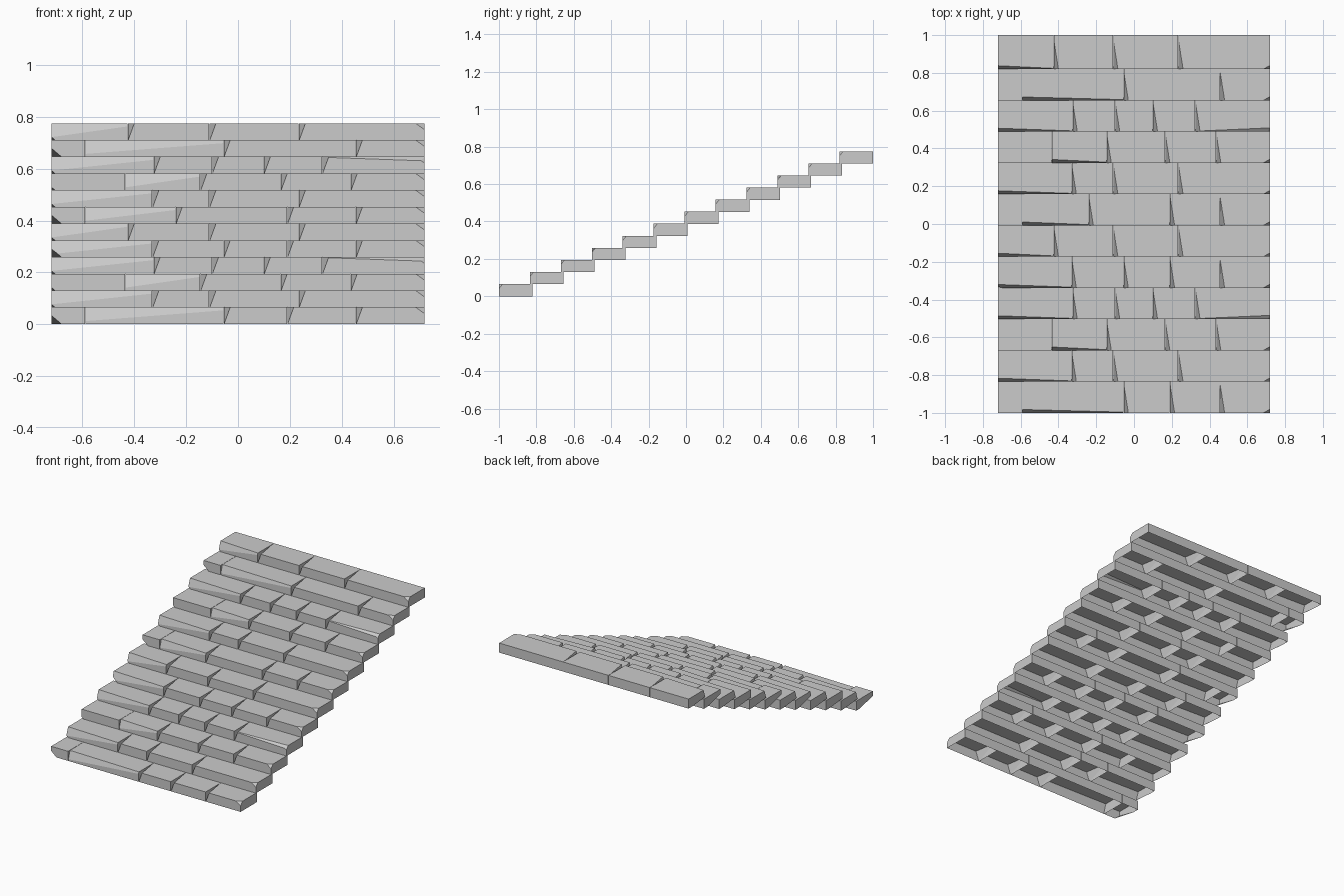
import bpy, bmesh
from mathutils import Vector

if "Cube" in bpy.data.objects:
    bpy.data.objects.remove(bpy.data.objects["Cube"])

stone = bpy.data.materials.new("grey_stone")
stone.use_nodes = True
grey = (0.6, 0.6, 0.6, 1)
stone.diffuse_color = grey
stone.node_tree.nodes["Principled BSDF"].inputs["Base Color"].default_value = grey

ROWS, HALF, DEPTH, RISE, HEIGHT, GAP = 12, 0.72, 0.18, 0.0645, 0.0655, 0.001
RUN = (2 - DEPTH) / (ROWS - 1)

# Joint positions of each row, and which brick has the long worn front edge
A = ((-0.59, -0.055, 0.19, 0.455), 1)
B = ((-0.33, -0.11, 0.235), 0)
C = ((-0.435, -0.145, 0.165, 0.435), 1)
D = ((-0.325, -0.1, 0.1, 0.325), 0)
E = ((-0.33, -0.055, 0.19, 0.455), 0)
F = ((-0.425, -0.11, 0.235), 0)
G = ((-0.59, -0.24, 0.19, 0.455), 1)
H = ((-0.59, -0.055, 0.455), 1)
PATTERNS = (A, B, C, D, E, F, G, B, C, D, H, F)


def chip(bm, centre, a, b, c):
    """Slice off everything beyond the plane through a, b, c and cap the cut."""
    a, b, c = Vector(a), Vector(b), Vector(c)
    normal = (b - a).cross(c - a).normalized()
    if normal.dot(centre - a) > 0:
        normal.negate()
    cut = bmesh.ops.bisect_plane(
        bm, geom=bm.verts[:] + bm.edges[:] + bm.faces[:],
        plane_co=a, plane_no=normal, clear_outer=True)
    rim = [g for g in cut["geom_cut"] if isinstance(g, bmesh.types.BMEdge)]
    if len(rim) > 2:
        bmesh.ops.edgeloop_fill(bm, edges=rim)


def brick(name, row, x0, x1, worn):
    y0, z0 = -1 + row * RUN, row * RISE
    y1, z1 = y0 + DEPTH, z0 + HEIGHT
    first, last = x0 <= -HALF, x1 >= HALF
    x0 += 0 if first else GAP
    x1 -= 0 if last else GAP
    bm = bmesh.new()
    bmesh.ops.create_cube(bm, size=1)
    centre = Vector(((x0 + x1) / 2, (y0 + y1) / 2, (z0 + z1) / 2))
    for v in bm.verts:
        v.co = centre + Vector((v.co.x * (x1 - x0), v.co.y * DEPTH, v.co.z * HEIGHT))

    # Long worn front edge, deepest at the left end of the brick
    if worn:
        chip(bm, centre, (x0, y0, z0 + 0.012), (x1, y0, z1 - 0.012), (x0, y0 + 0.018, z1))
    # Slim wedge opening towards the front at a joint
    if not first and not worn:
        chip(bm, centre, (x0 + 0.024, y0, z1), (x0, y1 - 0.03, z1), (x0, y0, z0))
    # Broken lower corner at the outer left end
    if first:
        size = 0.04 if row in (0, 4, 6, 10) else 0.015
        chip(bm, centre, (x0 + size, y0, z0), (x0, y0, z0 + size * 0.85), (x0, y1 - 0.04, z0))
    # Nicked upper corner at the outer right end
    if last:
        chip(bm, centre, (x1 - 0.035, y0, z1), (x1, y0 + 0.02, z1), (x1, y0, z1 - 0.025))
        if row in (3, 9):
            chip(bm, centre, (x0, y0, z1 - 0.002), (x1, y0, z1 - 0.016), (x1, y0 + 0.02, z1))

    # Bricks are open underneath
    bmesh.ops.recalc_face_normals(bm, faces=bm.faces[:])
    bm.normal_update()
    under = [f for f in bm.faces if f.normal.z < -0.95]
    bmesh.ops.delete(bm, geom=under, context="FACES")

    mesh = bpy.data.meshes.new(name)
    bm.to_mesh(mesh)
    bm.free()
    mesh.materials.append(stone)
    bpy.context.collection.objects.link(bpy.data.objects.new(name, mesh))


# Stack the steps, each a row of bricks
for row, (joints, worn) in enumerate(PATTERNS):
    ends = (-HALF, *joints, HALF)
    for i, (x0, x1) in enumerate(zip(ends, ends[1:])):
        brick(f"step_{row + 1}_brick_{i + 1}", row, x0, x1, i == worn)
